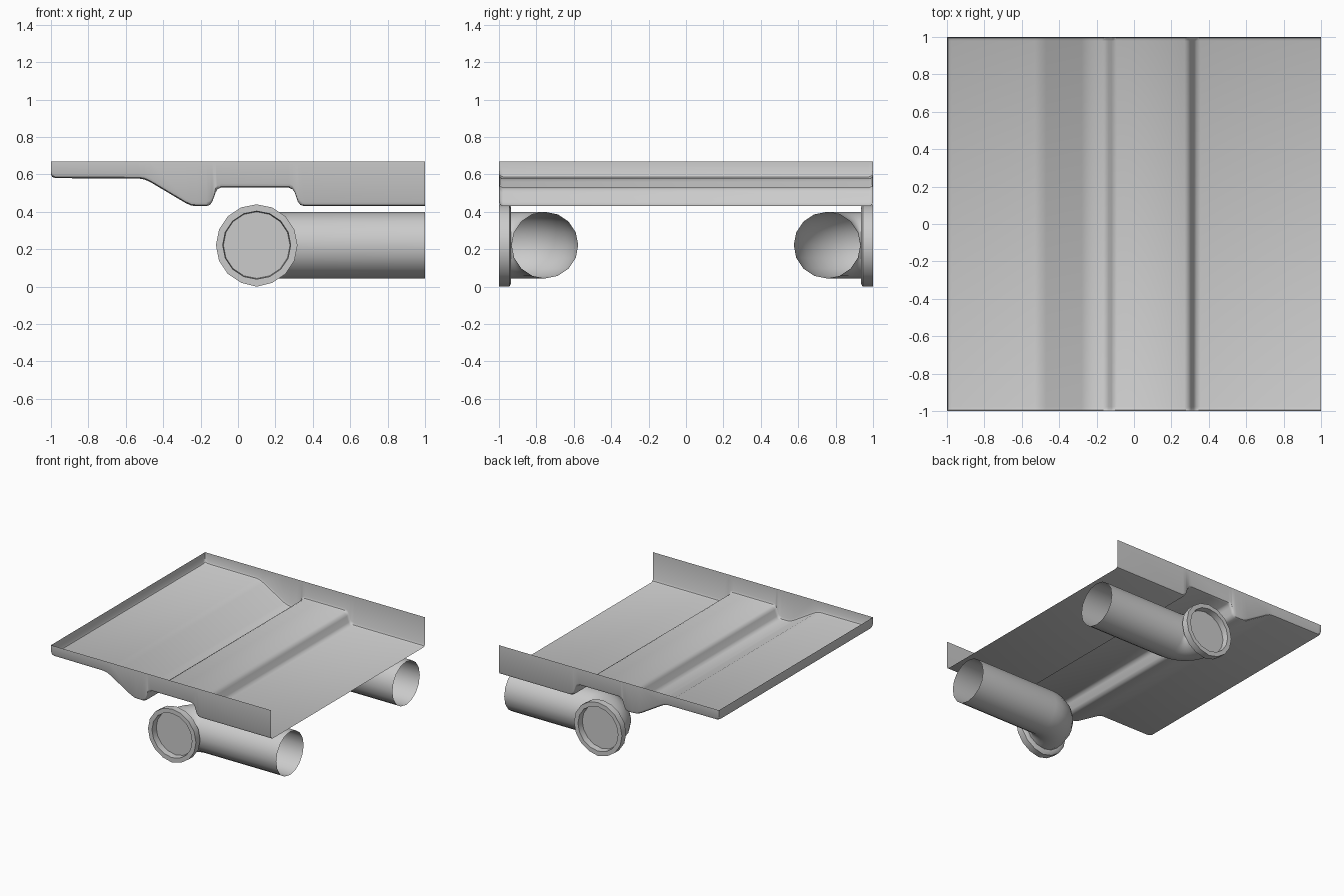
import bpy, bmesh, math

if "Cube" in bpy.data.objects:
    bpy.data.objects.remove(bpy.data.objects["Cube"])


def make_object(name, verts, faces, angle=40):
    mesh = bpy.data.meshes.new(name)
    mesh.from_pydata(verts, [], faces)
    bm = bmesh.new()
    bm.from_mesh(mesh)
    bmesh.ops.remove_doubles(bm, verts=bm.verts, dist=0.0005)
    bmesh.ops.dissolve_degenerate(bm, edges=bm.edges, dist=0.0005)
    bmesh.ops.recalc_face_normals(bm, faces=bm.faces)
    bm.to_mesh(mesh)
    bm.free()
    obj = bpy.data.objects.new(name, mesh)
    bpy.context.collection.objects.link(obj)
    bpy.ops.object.select_all(action='DESELECT')
    obj.select_set(True)
    bpy.context.view_layer.objects.active = obj
    bpy.ops.object.shade_smooth_by_angle(angle=math.radians(angle))
    return obj


def grid_faces(rows, cols, wrap=False):
    n = cols if wrap else cols - 1
    return [(i * cols + j, i * cols + (j + 1) % cols,
             (i + 1) * cols + (j + 1) % cols, (i + 1) * cols + j)
            for i in range(rows - 1) for j in range(n)]


def mirror_y(obj):
    mod = obj.modifiers.new("mirror", 'MIRROR')
    mod.use_axis = (False, True, False)


# Floor tray: stepped profile with rounded, upturned sides; open at +x
TOP = 0.67
R = 0.022
profile = [(-1, TOP), (-1, 0.60), (-0.994, 0.587), (-0.975, 0.58),
           (-0.53, 0.578), (-0.50, 0.573), (-0.47, 0.56),
           (-0.28, 0.447), (-0.25, 0.434), (-0.22, 0.43), (-0.17, 0.43),
           (-0.15, 0.437), (-0.137, 0.455), (-0.12, 0.503), (-0.11, 0.52),
           (-0.09, 0.53), (0.27, 0.53), (0.292, 0.52), (0.305, 0.50),
           (0.32, 0.455), (0.333, 0.437), (0.355, 0.43), (1, 0.43)]
side = [(1, None), (1, R), (1 - 0.3 * R, 0.3 * R), (1 - R, 0)]
section = [(-y, h) for y, h in side] + [(y, h) for y, h in reversed(side)]
tray_verts = [(x, y, TOP if h is None else min(TOP, z + h))
              for x, z in profile for y, h in section]
make_object("floor_tray", tray_verts, grid_faces(len(profile), len(section)))

# Elbow pipes: straight run along x, then a quarter bend out to the side
SIDES, PR, CX, CZ = 16, 0.178, 0.10, 0.222
BEND = 0.181
path = [(1, -0.754, 0)]
for k in range(9):
    a = math.pi / 2 * k / 8
    path.append((CX + BEND - BEND * math.sin(a),
                 -0.754 - BEND + BEND * math.cos(a), a))
path.append((CX, -0.95, math.pi / 2))
pipe_verts = []
for x, y, a in path:
    for j in range(SIDES):
        t = 2 * math.pi * j / SIDES
        u = PR * math.cos(t)
        pipe_verts.append((x + u * math.sin(a), y - u * math.cos(a),
                           CZ + PR * math.sin(t)))
pipe_faces = grid_faces(len(path), SIDES, wrap=True)
last = (len(path) - 1) * SIDES
pipe_faces.append(tuple(range(last, last + SIDES)))   # recessed end disc
mirror_y(make_object("elbow_pipe", pipe_verts, pipe_faces))

# Flange collars around the outer pipe ends
ring = [(0.178, -0.935), (0.205, -0.935), (0.218, -0.945), (0.218, -1.0),
        (0.182, -1.0), (0.178, -0.95)]
ring.append(ring[0])
ring_verts = [(CX + r * math.cos(2 * math.pi * j / SIDES), y,
               CZ + r * math.sin(2 * math.pi * j / SIDES))
              for r, y in ring for j in range(SIDES)]
# lowest point of the collar rests on the ground
drop = min(v[2] for v in ring_verts)
ring_verts = [(x, y, z if z > drop + 1e-4 else 0.0) for x, y, z in ring_verts]
mirror_y(make_object("pipe_flange", ring_verts,
                     grid_faces(len(ring), SIDES, wrap=True)))
